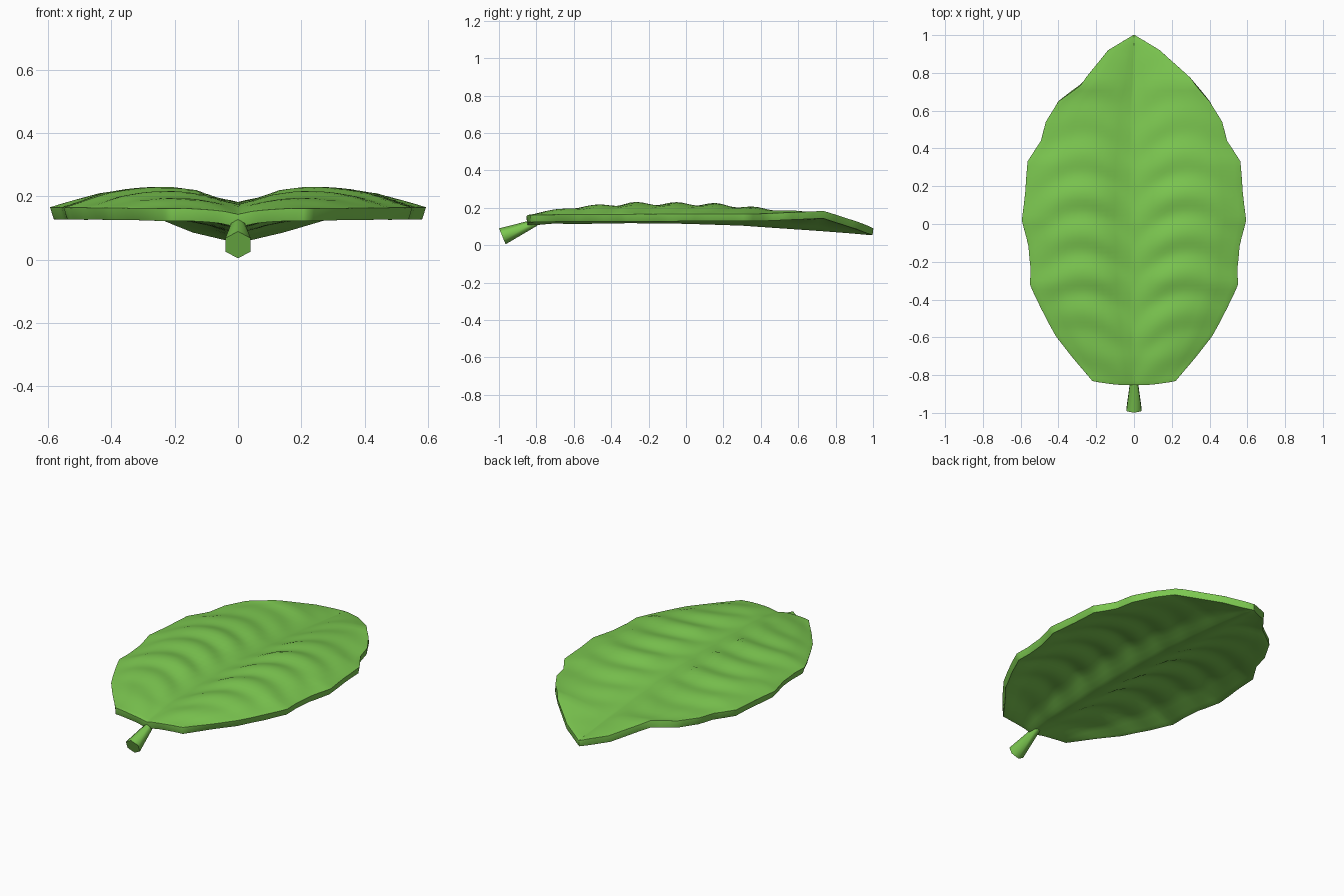
import bpy, bmesh, math
from mathutils import Vector

if "Cube" in bpy.data.objects:
    bpy.data.objects.remove(bpy.data.objects["Cube"])

green = bpy.data.materials.new("leaf_green")
green.diffuse_color = (0.2, 0.57, 0.08, 1)
green.use_nodes = True
green.node_tree.nodes["Principled BSDF"].inputs["Base Color"].default_value = green.diffuse_color


def lerp_table(table, t):
    """Piecewise linear lookup in a list of (position, value)."""
    if t <= table[0][0]:
        return table[0][1]
    for (a, va), (b, vb) in zip(table, table[1:]):
        if t <= b:
            return va + (vb - va) * (t - a) / (b - a)
    return table[-1][1]


# Half width along the leaf, shared by both sides except near the tip
LOWER = [(-0.83, 0.22), (-0.59, 0.41), (-0.44, 0.49), (-0.32, 0.545), (-0.23, 0.543),
         (-0.12, 0.553), (0.02, 0.588), (0.18, 0.57), (0.33, 0.56), (0.44, 0.49),
         (0.54, 0.465), (0.65, 0.40)]
RIGHT = LOWER + [(0.77, 0.30), (0.915, 0.14), (1.0, 0.0)]
LEFT = LOWER + [(0.735, 0.285), (0.915, 0.14), (1.0, 0.0)]
# Heights of the midrib and rim, and the arching between them
MIDRIB = [(-0.84, 0.122), (-0.7, 0.142), (-0.3, 0.15), (0.0, 0.148), (0.3, 0.134),
          (0.7, 0.1), (1.0, 0.072)]
RIM = [(-0.83, 0.142), (-0.6, 0.145), (0.4, 0.148), (0.735, 0.163), (0.915, 0.105), (1.0, 0.072)]
ARCH = [(-0.83, 0.008), (-0.6, 0.038), (-0.3, 0.055), (0.15, 0.055), (0.4, 0.04),
        (0.73, 0.012), (1.0, 0.0)]
HUMP = [(0, 0), (0.1, 0.25), (0.23, 0.75), (0.36, 0.95), (0.47, 1), (0.6, 0.93), (0.75, 0.72), (1, 0)]
RIB = [(-0.84, 0), (-0.6, 0.8), (0, 1), (0.4, 0.6), (0.9, 0)]


def surface_z(u, x, y):
    a = abs(u)
    z = lerp_table(MIDRIB, y) * (1 - a) + lerp_table(RIM, y) * a
    arch = lerp_table(ARCH, y)
    # Arched side-vein ripples
    curve = 0.16 * (1 - ((abs(x) - 0.28) / 0.28) ** 2)
    ripple = math.cos((y + 0.05 + 0.16 - curve) * math.tau / 0.21)
    swell = min(1, a * 4) * (1 - a ** 3)
    return z + arch * lerp_table(HUMP, a) + 0.16 * arch * ripple * swell


# Leaf blade: rows follow the outline breaks, columns run across
ys = sorted({y for y, _ in RIGHT} | {y for y, _ in LEFT})
rows = []
for a, b in zip(ys, ys[1:]):
    n = max(1, round((b - a) / 0.025))
    rows += [a + (b - a) * i / n for i in range(n)]
COLS = 32
bm = bmesh.new()
grid, weights = [], []
for y in rows:
    line = []
    for j in range(COLS + 1):
        u = 2 * j / COLS - 1
        x = u * lerp_table(RIGHT if u > 0 else LEFT, y)
        # Bow the base edge outwards around the stem
        yy = y - 0.02 * (1 - u * u) * max(0, 1 - (y + 0.83) / 0.2)
        line.append(bm.verts.new((x, yy, surface_z(u, x, y))))
        weights.append(0.57 + 0.4 * math.exp(-(x / 0.07) ** 2) * lerp_table(RIB, y))
    grid.append(line)
tip = bm.verts.new((0, 1.0, 0.072))
weights.append(0.5)
for r0, r1 in zip(grid, grid[1:]):
    for j in range(COLS):
        bm.faces.new((r0[j], r0[j + 1], r1[j + 1], r1[j]))
for j in range(COLS):
    bm.faces.new((grid[-1][j], grid[-1][j + 1], tip))
mesh = bpy.data.meshes.new("leaf_blade")
bm.to_mesh(mesh)
bm.free()
blade = bpy.data.objects.new("leaf_blade", mesh)
bpy.context.collection.objects.link(blade)
mesh.materials.append(green)
mesh.shade_smooth()

# Thickness, heavier along the midrib, with a rounded rim
group = blade.vertex_groups.new(name="thickness")
for i, w in enumerate(weights):
    group.add([i], w, 'REPLACE')
solid = blade.modifiers.new("thickness", 'SOLIDIFY')
solid.thickness = 0.07
solid.offset = 0
solid.vertex_group = group.name
bevel = blade.modifiers.new("round_rim", 'BEVEL')
bevel.width = 0.012
bevel.segments = 3
bevel.limit_method = 'ANGLE'
bevel.angle_limit = math.radians(50)

# Stem: six-sided taper, wide at the cut end
start, end = Vector((0, -0.982, 0.047)), Vector((0, -0.80, 0.122))
axis = end - start
bpy.ops.mesh.primitive_cone_add(vertices=6, radius1=0.046, radius2=0.018, depth=axis.length,
                                location=(start + end) / 2,
                                rotation=axis.to_track_quat('Z', 'Y').to_euler())
stem = bpy.context.object
stem.name = "stem"
stem.data.materials.append(green)
bpy.ops.object.shade_smooth_by_angle(angle=math.radians(65))
